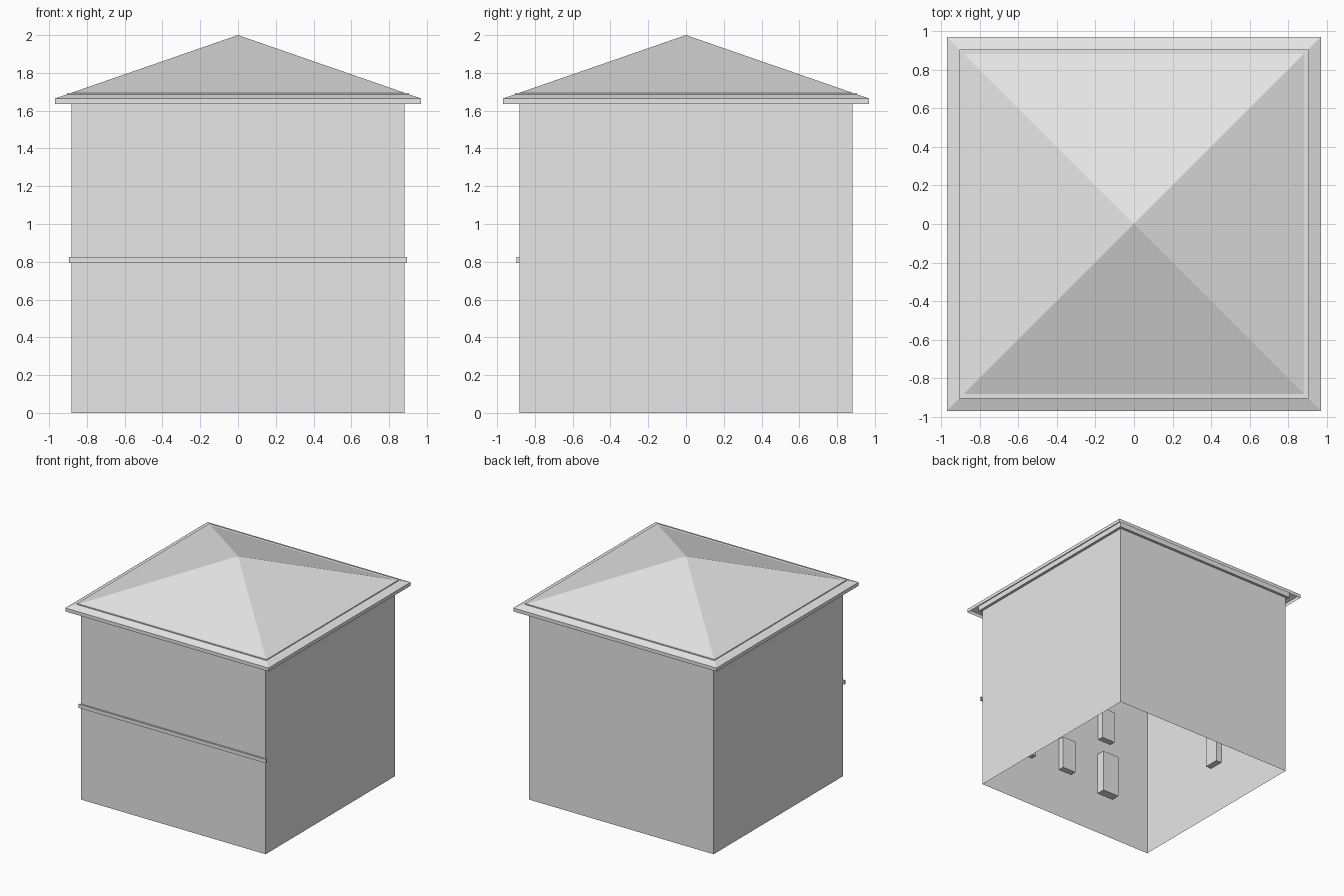
import bpy, bmesh
from mathutils import Vector

if "Cube" in bpy.data.objects:
    bpy.data.objects.remove(bpy.data.objects["Cube"])

grey = bpy.data.materials.new("light_grey")
grey.diffuse_color = (0.8, 0.8, 0.8, 1)
grey.use_nodes = True
grey.node_tree.nodes["Principled BSDF"].inputs["Base Color"].default_value = grey.diffuse_color

WALL = 0.882      # half width of the walls
EAVE = 0.97       # half width of the roof


def finish(name, bm):
    mesh = bpy.data.meshes.new(name)
    bm.to_mesh(mesh)
    bm.free()
    mesh.materials.append(grey)
    obj = bpy.data.objects.new(name, mesh)
    bpy.context.collection.objects.link(obj)
    return obj


def box(name, lo, hi, drop=()):
    """Box between two corners; drop lists directions of faces left open."""
    bm = bmesh.new()
    bmesh.ops.create_cube(bm, size=1)
    gone = [f for f in bm.faces if any(f.normal.dot(Vector(d)) > 0.9 for d in drop)]
    bmesh.ops.delete(bm, geom=gone, context='FACES')
    for v in bm.verts:
        v.co = [(a + b) / 2 + c * (b - a) for a, b, c in zip(lo, hi, v.co)]
    return finish(name, bm)


# Walls: a thin shell, open below and above
box("walls", (-WALL, -WALL, 0), (WALL, WALL, 1.66), drop=[(0, 0, -1), (0, 0, 1)])

# Cornice: slab under the roof, its rim just breaks through the slope
box("cornice", (-0.905, -0.905, 1.642), (0.905, 0.905, 1.694))

# String course across the front
box("front_band", (-0.894, -0.897, 0.794), (0.894, -WALL, 0.826))

# Roof: hollow pyramid with a short vertical fascia
bm = bmesh.new()
corners = [(-EAVE, -EAVE), (EAVE, -EAVE), (EAVE, EAVE), (-EAVE, EAVE)]
low = [bm.verts.new((x, y, 1.634)) for x, y in corners]
top = [bm.verts.new((x, y, 1.664)) for x, y in corners]
apex = bm.verts.new((0, 0, 2))
for i in range(4):
    j = (i + 1) % 4
    bm.faces.new((low[i], low[j], top[j], top[i]))
    bm.faces.new((top[i], top[j], apex))
finish("roof", bm)

# Window and door boxes on the inside of the walls
IN = WALL - 0.002
floors = {"lower": (0.44, 0.73), "upper": (0.88, 1.16)}
for floor, (z0, z1) in floors.items():
    for i, x in enumerate((-0.42, 0, 0.42)):
        if floor == "lower" and i == 0:
            continue
        box(f"front_window_{floor}_{i}", (x - 0.065, -IN, z0), (x + 0.065, -IN + 0.053, z1))
    for side, s in (("left", -1), ("right", 1)):
        xs = sorted((s * IN, s * (IN - 0.053)))
        box(f"{side}_window_{floor}", (xs[0], -0.065, z0), (xs[1], 0.065, z1))
box("front_large_window", (-0.51, -IN, 0.37), (-0.35, -IN + 0.073, 0.74))
